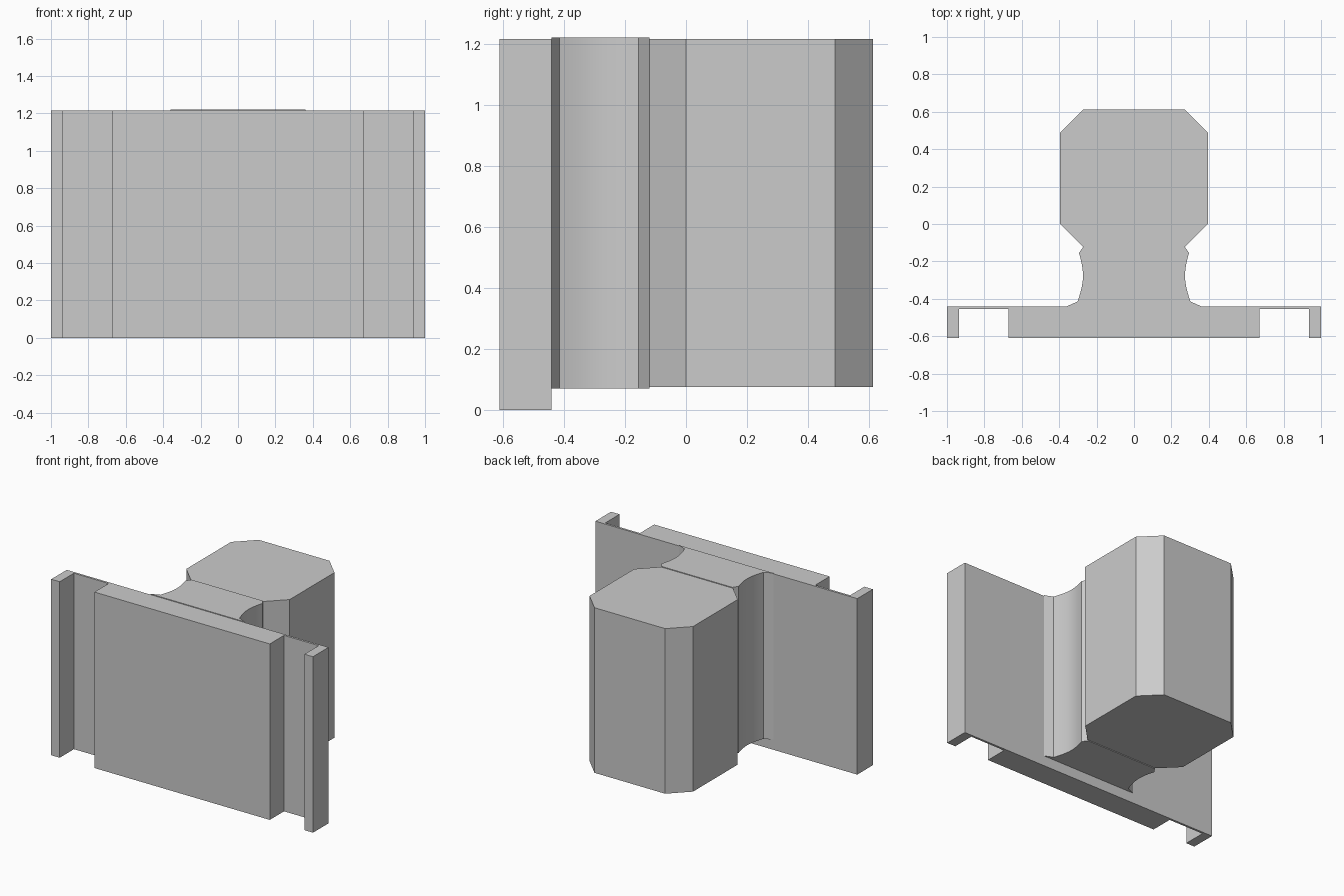
import bpy, bmesh, math

cube = bpy.data.objects.get("Cube")
if cube:
    bpy.data.objects.remove(cube, do_unlink=True)

grey = bpy.data.materials.new("plain_grey")
grey.use_nodes = True
colour = (0.60, 0.60, 0.60, 1)
grey.diffuse_color = colour
grey.node_tree.nodes["Principled BSDF"].inputs["Base Color"].default_value = colour


def extrude_plan(name, half, z0, z1):
    """Mirror a right-hand half outline (front to back) and extrude it upward."""
    outline = half + [(-x, y) for x, y in reversed(half)]
    bm = bmesh.new()
    base = bm.faces.new([bm.verts.new((x, y, z0)) for x, y in outline])
    grown = bmesh.ops.extrude_face_region(bm, geom=[base])["geom"]
    top = [v for v in grown if isinstance(v, bmesh.types.BMVert)]
    bmesh.ops.translate(bm, vec=(0, 0, z1 - z0), verts=top)
    bmesh.ops.recalc_face_normals(bm, faces=bm.faces)
    mesh = bpy.data.meshes.new(name)
    bm.to_mesh(mesh)
    bm.free()
    mesh.materials.append(grey)
    obj = bpy.data.objects.new(name, mesh)
    bpy.context.collection.objects.link(obj)
    return obj


# Front plate with a channel near each side edge
extrude_plan("front_plate", [
    (0.67, -0.61), (0.67, -0.455), (0.935, -0.455), (0.935, -0.61),
    (1.0, -0.61), (1.0, -0.44)], 0, 1.215)

# Neck with concave, rounded sides and small flares at both ends
steps = 16
waist = []
for i in range(steps + 1):
    t = i / steps
    waist.append((0.302 - 0.008 * t - 0.025 * math.sin(math.pi * t),
                  -0.415 + 0.26 * t))
neck = extrude_plan("neck", [(0.36, -0.44)] + waist + [(0.27, -0.12)], 0.07, 1.22)

# Rear block with chamfered corners
extrude_plan("rear_block", [
    (0.275, -0.12), (0.395, 0.0), (0.395, 0.488), (0.27, 0.613)], 0.075, 1.215)

# Smooth the curved neck sides, keep the edges sharp
bpy.ops.object.select_all(action="DESELECT")
neck.select_set(True)
bpy.context.view_layer.objects.active = neck
bpy.ops.object.shade_smooth_by_angle(angle=math.radians(20))
